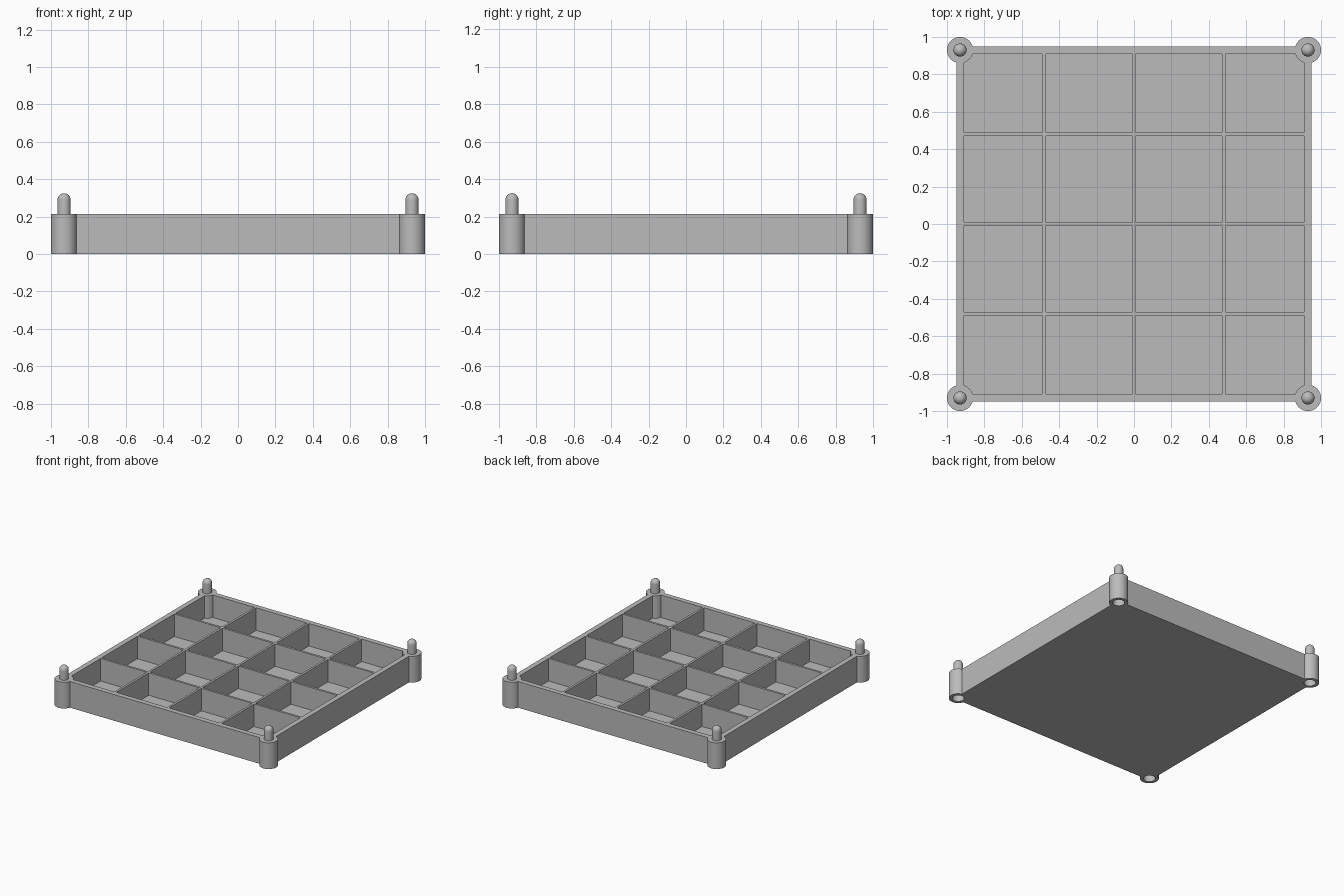
import bpy, bmesh, math
from mathutils import Matrix, Vector

if "Cube" in bpy.data.objects:
    bpy.data.objects.remove(bpy.data.objects["Cube"], do_unlink=True)

OUTER, INNER = 0.95, 0.908      # tray half widths
HEIGHT, FLOOR = 0.215, 0.03
POST, POST_R = 0.93, 0.07       # post offset and radius
PIN_R, PIN_TOP = 0.035, 0.325
HOLE_R, HOLE_DEPTH = 0.045, 0.12
DIVIDERS, DIVIDER_T = (-0.479, 0.0, 0.479), 0.018
CORNERS = [(x, y) for x in (-POST, POST) for y in (-POST, POST)]

grey = bpy.data.materials.new("plain_grey")
grey.use_nodes = True
grey.diffuse_color = (0.5, 0.5, 0.5, 1)
grey.node_tree.nodes["Principled BSDF"].inputs["Base Color"].default_value = (0.5, 0.5, 0.5, 1)


def to_object(name, bm):
    bmesh.ops.recalc_face_normals(bm, faces=bm.faces)
    mesh = bpy.data.meshes.new(name)
    bm.to_mesh(mesh)
    bm.free()
    mesh.materials.append(grey)
    obj = bpy.data.objects.new(name, mesh)
    bpy.context.collection.objects.link(obj)
    return obj


def add_box(bm, low, high):
    low, high = Vector(low), Vector(high)
    place = Matrix.Translation((low + high) / 2) @ Matrix.Diagonal((*(high - low), 1))
    bmesh.ops.create_cube(bm, size=1, matrix=place)


def add_lathe(bm, profile, x, y, sides=48):
    """Spin a closed (radius, height) profile whose ends lie on the axis."""
    rings = []
    for r, z in profile:
        count = sides if r > 0 else 1
        rings.append([bm.verts.new((x + r * math.cos(math.tau * i / sides),
                                    y + r * math.sin(math.tau * i / sides), z))
                      for i in range(count)])
    for a, b in zip(rings, rings[1:]):
        for i in range(sides):
            j = (i + 1) % sides
            quad = [a[i % len(a)], a[j % len(a)], b[j % len(b)], b[i % len(b)]]
            bm.faces.new(list(dict.fromkeys(quad)))


def combine(target, tool, operation):
    mod = target.modifiers.new(operation.lower(), "BOOLEAN")
    mod.operation, mod.solver, mod.object = operation, "EXACT", tool
    tool.hide_render = True
    bpy.context.view_layer.objects.active = target
    bpy.ops.object.modifier_apply(modifier=mod.name)
    bpy.data.objects.remove(tool, do_unlink=True)


# Solid tray block
bm = bmesh.new()
add_box(bm, (-OUTER, -OUTER, 0), (OUTER, OUTER, HEIGHT))
tray = to_object("compartment_tray", bm)

# Sixteen pockets, leaving the thin dividers standing
half = DIVIDER_T / 2
starts = [-INNER] + [d + half for d in DIVIDERS]
ends = [d - half for d in DIVIDERS] + [INNER]
bm = bmesh.new()
for x0, x1 in zip(starts, ends):
    for y0, y1 in zip(starts, ends):
        add_box(bm, (x0, y0, FLOOR), (x1, y1, HEIGHT + 0.1))
combine(tray, to_object("pocket_cutter", bm), "DIFFERENCE")

# Corner posts with round-topped stacking pins
dome = [(PIN_R * math.cos(a), PIN_TOP - PIN_R + PIN_R * math.sin(a))
        for a in (math.pi / 2 * i / 8 for i in range(8))]
profile = [(0, 0), (POST_R, 0), (POST_R, HEIGHT), (PIN_R, HEIGHT)] + dome + [(0, PIN_TOP)]
bm = bmesh.new()
for x, y in CORNERS:
    add_lathe(bm, profile, x, y)
combine(tray, to_object("corner_posts", bm), "UNION")

# Sockets under the posts
bm = bmesh.new()
for x, y in CORNERS:
    add_lathe(bm, [(0, -0.05), (HOLE_R, -0.05), (HOLE_R, HOLE_DEPTH), (0, HOLE_DEPTH)], x, y)
combine(tray, to_object("socket_cutter", bm), "DIFFERENCE")

# Smooth the round parts, keep the edges crisp
bpy.ops.object.select_all(action="DESELECT")
tray.select_set(True)
bpy.context.view_layer.objects.active = tray
bpy.ops.object.shade_smooth_by_angle(angle=math.radians(30))
